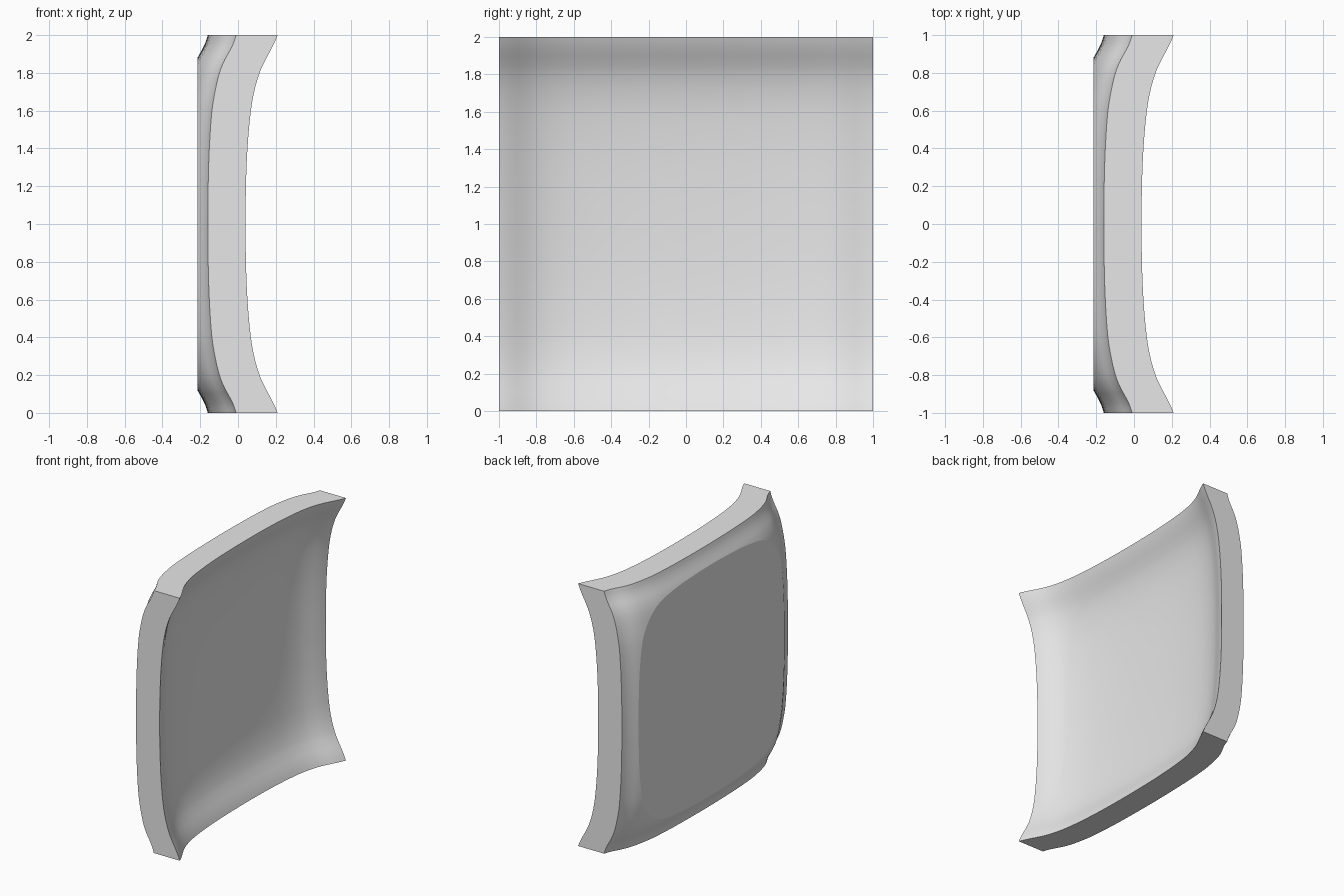
import bpy, bmesh
from mathutils import Vector

cube = bpy.data.objects.get("Cube")
if cube:
    bpy.data.objects.remove(cube, do_unlink=True)

# Flare towards the rim: (distance from centre, outer rise, inner rise)
FLARE = [(0, 0, 0), (0.2, 0.002, 0.002), (0.4, 0.008, 0.01), (0.6, 0.022, 0.028),
         (0.72, 0.042, 0.05), (0.81, 0.065, 0.078), (0.87, 0.09, 0.106),
         (0.92, 0.118, 0.133), (0.96, 0.137, 0.153), (1, 0.15, 0.17)]
OUTER_BASE, INNER_BASE, FLAT_X = -0.31, -0.13, -0.215
STEPS = 3


def tangent(i, side):
    a, b = FLARE[max(i - 1, 0)], FLARE[min(i + 1, len(FLARE) - 1)]
    return 0 if i == 0 else (b[side] - a[side]) / (b[0] - a[0])


def smooth_curve(side):
    """Hermite curve through the flare points, mirrored about the centre."""
    half = []
    for i in range(len(FLARE) - 1):
        p, q = FLARE[i], FLARE[i + 1]
        w = q[0] - p[0]
        for k in range(STEPS):
            u = k / STEPS
            h = u * u * (3 - 2 * u)
            rise = (p[side] * (1 - h) + q[side] * h
                    + w * tangent(i, side) * u * (1 - u) ** 2
                    - w * tangent(i + 1, side) * u * u * (1 - u))
            half.append((p[0] + u * w, rise))
    half.append((FLARE[-1][0], FLARE[-1][side]))
    return [(-t, f) for t, f in reversed(half[1:])] + half


def add_sheet(bm, base, side):
    """Doubly curved sheet; the flares along y and z add up."""
    curve = smooth_curve(side)
    return [[bm.verts.new((base + fy + fz, y, 1 + z)) for y, fy in curve]
            for z, fz in curve]


bm = bmesh.new()
outer = add_sheet(bm, OUTER_BASE, 1)
inner = add_sheet(bm, INNER_BASE, 2)
n = len(outer)

# Outer and inner faces of the panel
for sheet in (outer, inner):
    for i in range(n - 1):
        for j in range(n - 1):
            bm.faces.new((sheet[i][j], sheet[i][j + 1], sheet[i + 1][j + 1], sheet[i + 1][j]))


# Flat rim walls
def border(s):
    return (s[0][:-1] + [row[-1] for row in s[:-1]]
            + s[-1][:0:-1] + [row[0] for row in s[:0:-1]])


ob, ib = border(outer), border(inner)
for k in range(len(ob)):
    m = (k + 1) % len(ob)
    bm.faces.new((ob[k], ob[m], ib[m], ib[k]))

# Slice the bulging back off into one flat rounded pad
cut = bmesh.ops.bisect_plane(bm, geom=bm.verts[:] + bm.edges[:] + bm.faces[:], dist=1e-6,
                             plane_co=Vector((FLAT_X, 0, 0)), plane_no=Vector((1, 0, 0)),
                             clear_inner=True)
pad_edges = [e for e in cut["geom_cut"] if isinstance(e, bmesh.types.BMEdge)]
bmesh.ops.contextual_create(bm, geom=pad_edges)
bmesh.ops.recalc_face_normals(bm, faces=bm.faces[:])
for e in pad_edges:
    e.smooth = False

mesh = bpy.data.meshes.new("curved_panel")
bm.to_mesh(mesh)
bm.free()
panel = bpy.data.objects.new("curved_panel", mesh)
bpy.context.collection.objects.link(panel)

# Plain light grey
grey = bpy.data.materials.new("light_grey")
grey.use_nodes = True
grey.diffuse_color = (0.8, 0.8, 0.8, 1)
grey.node_tree.nodes["Principled BSDF"].inputs["Base Color"].default_value = (0.8, 0.8, 0.8, 1)
mesh.materials.append(grey)

bpy.ops.object.select_all(action="DESELECT")
panel.select_set(True)
bpy.context.view_layer.objects.active = panel
bpy.ops.object.shade_smooth_by_angle(angle=0.6, keep_sharp_edges=True)
